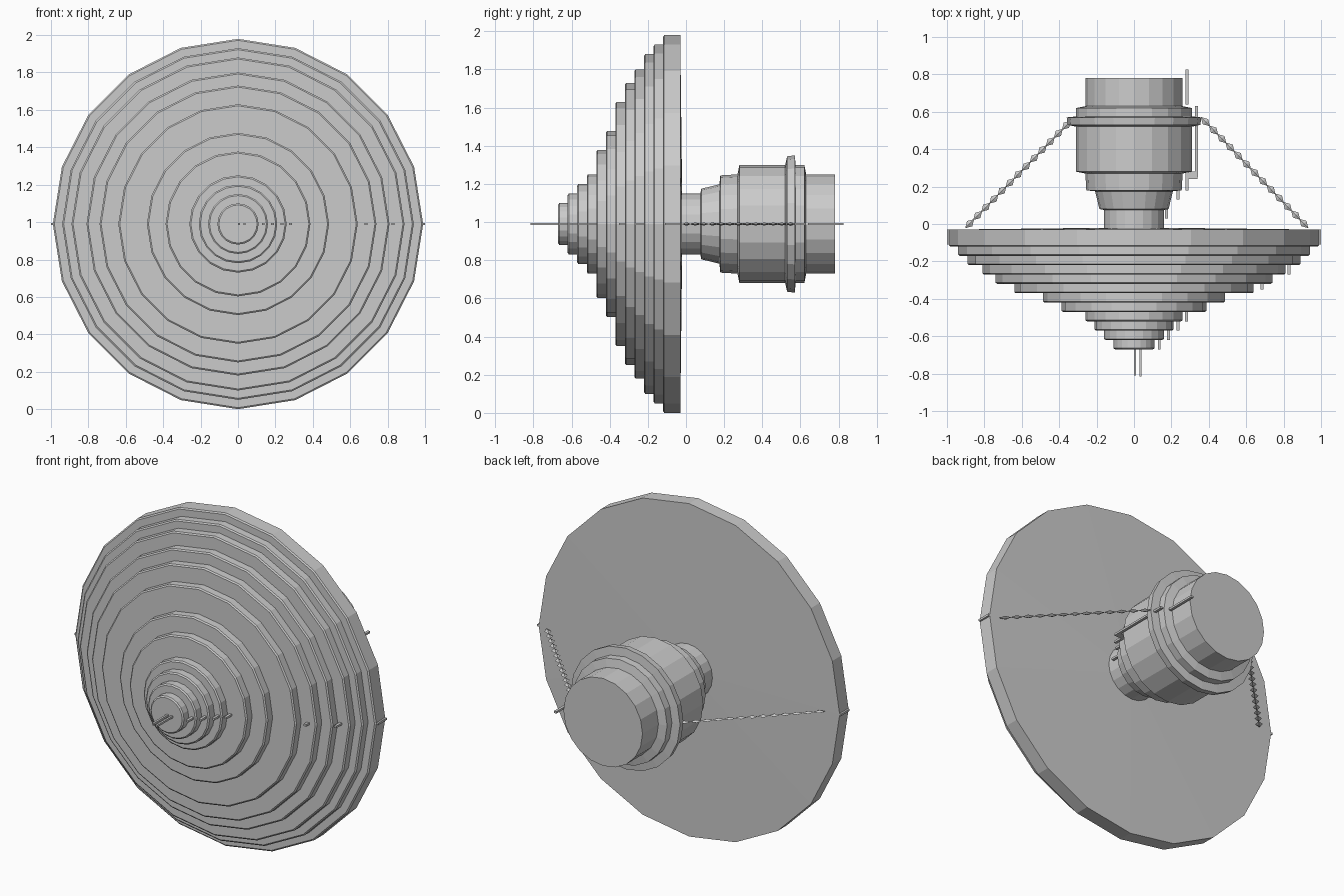
import bpy, bmesh, math
from mathutils import Vector

if "Cube" in bpy.data.objects:
    bpy.data.objects.remove(bpy.data.objects["Cube"])

CZ = 0.99      # height of the lamp axis
SIDES = 20

metal = bpy.data.materials.new("grey metal")
metal.diffuse_color = (0.6, 0.6, 0.6, 1)
metal.use_nodes = True
metal.node_tree.nodes["Principled BSDF"].inputs["Base Color"].default_value = metal.diffuse_color


def finish(name, bm):
    bmesh.ops.recalc_face_normals(bm, faces=bm.faces)
    me = bpy.data.meshes.new(name)
    bm.to_mesh(me)
    bm.free()
    me.materials.append(metal)
    ob = bpy.data.objects.new(name, me)
    bpy.context.collection.objects.link(ob)
    return ob


def lathe(name, profile):
    """Spin (y, radius) points round the y axis; end caps are closed."""
    bm = bmesh.new()
    rings = []
    for y, r in profile:
        rings.append([bm.verts.new((r * math.sin(2 * math.pi * i / SIDES), y,
                                    CZ + r * math.cos(2 * math.pi * i / SIDES)))
                      for i in range(SIDES)])
    for a, b in zip(rings, rings[1:]):
        for i in range(SIDES):
            j = (i + 1) % SIDES
            bm.faces.new((a[i], a[j], b[j], b[i]))
    bm.faces.new(rings[0])
    bm.faces.new(rings[-1])
    return finish(name, bm)


def box(bm, x, y0, y1, w=0.012, h=0.012):
    ret = bmesh.ops.create_cube(bm, size=1)
    for v in ret["verts"]:
        v.co = Vector((x + v.co.x * w, (y0 + y1) / 2 + v.co.y * (y1 - y0), CZ + v.co.z * h))


# stepped shade: each tier is a short, slightly tapered band
radii = [0.99, 0.94, 0.89, 0.81, 0.74, 0.64, 0.487, 0.387, 0.26, 0.21, 0.16, 0.11]
shade = [(-0.02, 0.15)]
y = -0.03
for k, r in enumerate(radii):
    depth = 0.09 if k == 0 else 0.05
    shade += [(y, r), (y - depth + 0.006, r), (y - depth, r - 0.008)]
    y -= depth
lathe("stepped_shade", shade)

# neck, socket, collar ring and rear cap
lathe("socket", [(-0.03, 0.16), (0.075, 0.16), (0.08, 0.185), (0.175, 0.208),
                 (0.18, 0.255), (0.27, 0.26), (0.28, 0.31), (0.52, 0.31),
                 (0.53, 0.355), (0.57, 0.36), (0.575, 0.31), (0.62, 0.31),
                 (0.63, 0.26), (0.78, 0.26)])


# chains of small diamond links from collar to shade rim
def chain(name, start, end, count=13):
    bm = bmesh.new()
    a, b = Vector(start), Vector(end)
    d = (b - a).normalized()
    side = Vector((-d.y, d.x, 0))
    step = (b - a).length / count
    for i in range(count):
        c = a + d * step * (i + 0.5)
        p, q = [bm.verts.new(c + d * s * step * 0.55) for s in (-1, 1)]
        ring = [bm.verts.new(c + o) for o in
                (side * 0.02, Vector((0, 0, 0.009)), side * -0.02, Vector((0, 0, -0.009)))]
        for k in range(4):
            bm.faces.new((p, ring[k], ring[(k + 1) % 4]))
            bm.faces.new((q, ring[(k + 1) % 4], ring[k]))
    finish(name, bm)


chain("left_chain", (-0.90, -0.02, CZ), (-0.34, 0.55, CZ))
chain("right_chain", (0.93, -0.02, CZ), (0.36, 0.57, CZ))

# pull rods at the tip
bm = bmesh.new()
box(bm, 0.006, -0.81, -0.66)
box(bm, 0.035, -0.815, -0.66)
finish("tip_rods", bm)

# thin trim strips along the right side of the tiers and socket
bm = bmesh.new()
for x, y0, y1 in [(0.83, -0.27, -0.22), (0.685, -0.35, -0.31), (0.28, -0.52, -0.47),
                  (0.235, -0.57, -0.52), (0.185, -0.62, -0.57), (0.135, -0.67, -0.62),
                  (0.283, 0.64, 0.825), (0.333, 0.57, 0.63), (0.333, 0.25, 0.54),
                  (0.283, 0.18, 0.28), (0.235, 0.13, 0.18), (0.175, 0.03, 0.09),
                  (0.992, -0.11, -0.03), (-0.992, -0.11, -0.03)]:
    box(bm, x, y0, y1, 0.016)
box(bm, 0.315, 0.24, 0.28, 0.05)
finish("side_strips", bm)
